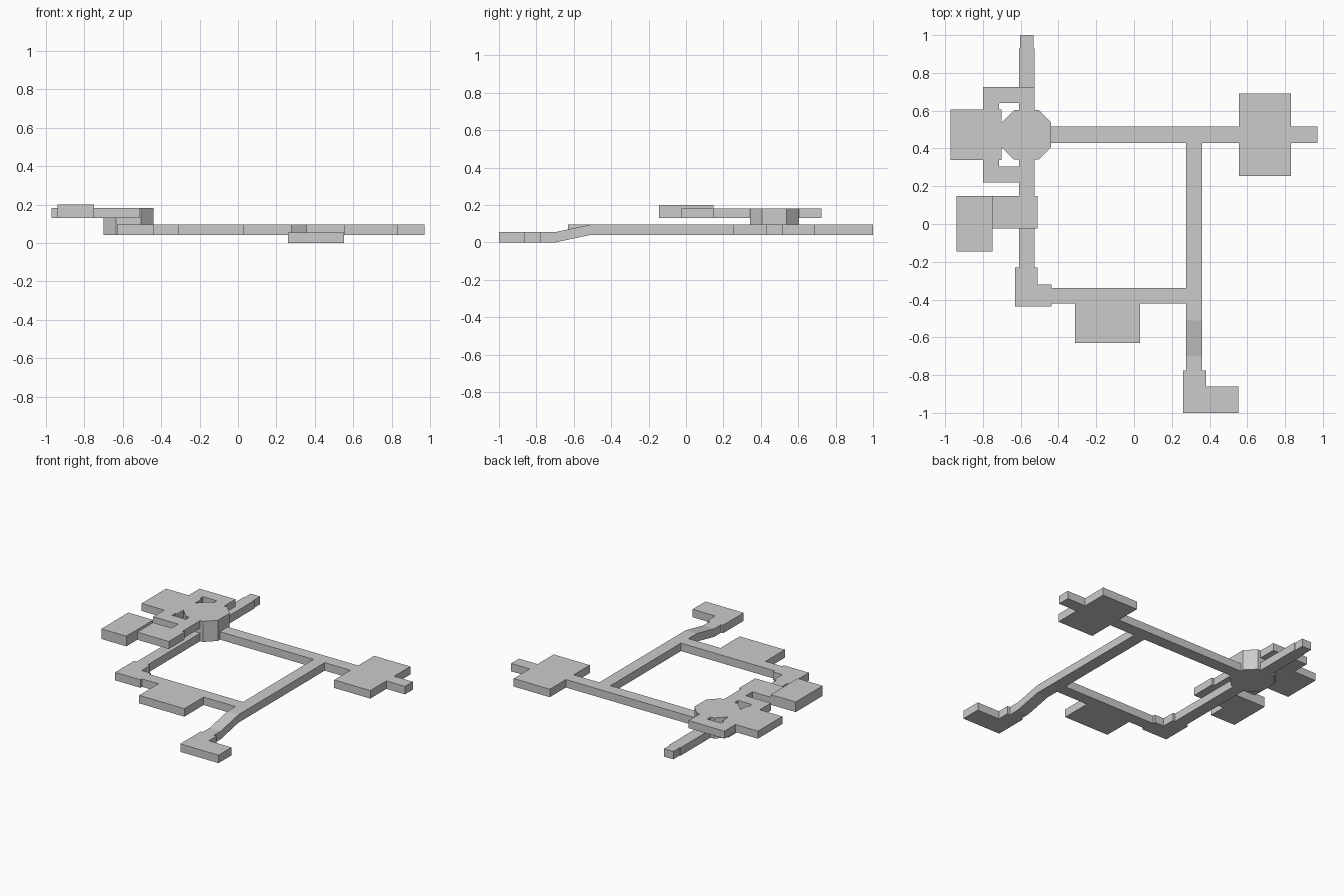
import bpy, bmesh

if "Cube" in bpy.data.objects:
    bpy.data.objects.remove(bpy.data.objects["Cube"])

LOW, MID, HIGH = (0.0, 0.055), (0.04, 0.095), (0.13, 0.182)


def mesh_object(name, bm):
    bmesh.ops.recalc_face_normals(bm, faces=bm.faces)
    mesh = bpy.data.meshes.new(name)
    bm.to_mesh(mesh)
    bm.free()
    obj = bpy.data.objects.new(name, mesh)
    bpy.context.collection.objects.link(obj)
    return obj


def extrude(name, outline, vec):
    """Closed prism from a 3D outline swept along vec."""
    bm = bmesh.new()
    face = bm.faces.new([bm.verts.new(p) for p in outline])
    new = bmesh.ops.extrude_face_region(bm, geom=[face], use_keep_orig=True)["geom"]
    bmesh.ops.translate(bm, vec=vec, verts=[v for v in new if isinstance(v, bmesh.types.BMVert)])
    return mesh_object(name, bm)


def plan(name, pts, level):
    """Prism from a plan outline between two heights."""
    z0, z1 = level
    return extrude(name, [(x, y, z0) for x, y in pts], (0, 0, z1 - z0))


def box(name, x0, x1, y0, y1, level):
    return plan(name, [(x0, y0), (x1, y0), (x1, y1), (x0, y1)], level)


# Octagonal hub joining the two floors
cx, cy, r, c = -0.57, 0.472, 0.131, 0.065
hub = [(r, -c), (r, c), (c, r), (-c, r), (-r, c), (-r, -c), (-c, -r), (c, -r)]
plan("octagon_hub", [(cx + x, cy + y) for x, y in hub], (MID[0], HIGH[1]))

# Main floor: corridors and rooms
box("north_corridor", -0.61, -0.527, 0.603, 0.93, MID)
box("north_corridor_end", -0.604, -0.533, 0.93, 1.0, MID)
box("west_corridor", -0.61, -0.527, -0.23, 0.341, MID)
plan("southwest_corner", [(-0.63, -0.438), (-0.438, -0.438), (-0.438, -0.32),
                          (-0.51, -0.32), (-0.51, -0.23), (-0.63, -0.23)], MID)
box("south_corridor", -0.438, 0.275, -0.42, -0.338, MID)
box("south_room", -0.312, 0.032, -0.63, -0.42, MID)
box("cross_corridor", -0.439, 0.555, 0.43, 0.515, MID)
box("east_room", 0.555, 0.83, 0.255, 0.69, MID)
box("east_stub", 0.83, 0.972, 0.43, 0.515, MID)

# East corridor with its ramp, as a side profile
h = LOW[1]
side = [(0.43, MID[0]), (-0.51, MID[0]), (-0.70, 0), (-0.775, 0),
        (-0.775, h), (-0.70, h), (-0.51, MID[1]), (0.43, MID[1])]
extrude("ramp_corridor", [(0.275, y, z) for y, z in side], (0.085, 0, 0))

# Low room at the foot of the ramp
plan("low_room", [(0.26, -1.0), (0.552, -1.0), (0.552, -0.86), (0.38, -0.86),
                  (0.38, -0.775), (0.26, -0.775)], LOW)

# Upper floor: two mirrored passages around the hub
arm = [(-0.80, 0.133), (-0.715, 0.133), (-0.715, 0.168), (-0.61, 0.168),
       (-0.61, 0.131), (-0.527, 0.131), (-0.527, 0.253), (-0.80, 0.253)]
for name, s in (("upper_north_passage", 1), ("upper_south_passage", -1)):
    plan(name, [(x, cy + s * y) for x, y in arm], HIGH)
box("upper_west_room", -0.972, -0.701, 0.339, 0.605, HIGH)
box("upper_link", -0.61, -0.527, 0.148, 0.219, HIGH)
box("upper_landing", -0.75, -0.51, -0.025, 0.148, HIGH)
box("upper_tall_room", -0.94, -0.75, -0.145, 0.148, (0.13, 0.2))
